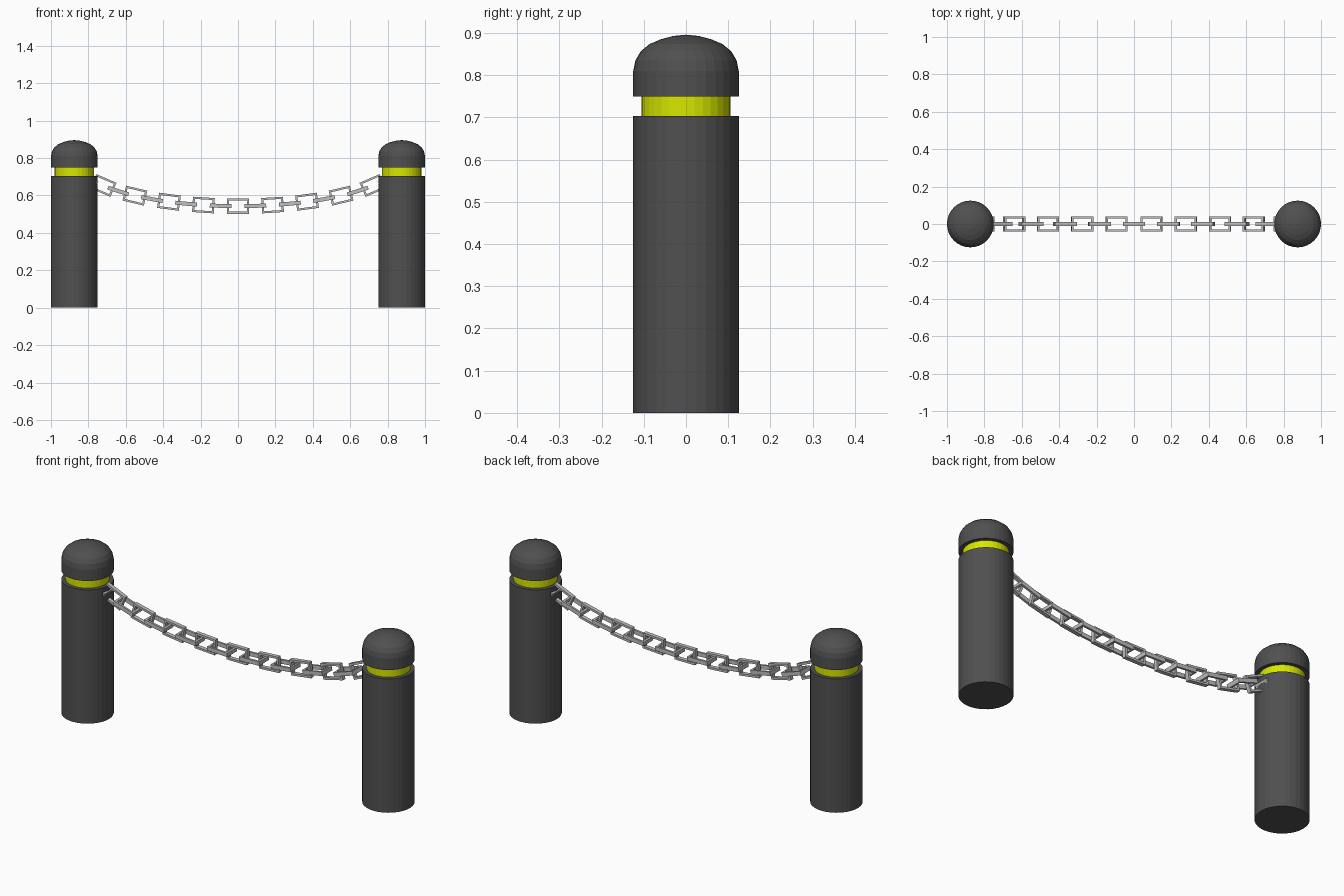
import bpy, bmesh, math
from mathutils import Matrix, Vector

if "Cube" in bpy.data.objects:
    bpy.data.objects.remove(bpy.data.objects["Cube"])


def material(name, rgb):
    m = bpy.data.materials.new(name)
    m.diffuse_color = (*rgb, 1)
    m.use_nodes = True
    m.node_tree.nodes["Principled BSDF"].inputs["Base Color"].default_value = m.diffuse_color
    return m


DARK = material("dark grey", (0.08, 0.08, 0.08))
YELLOW = material("yellow", (0.68, 0.8, 0.0))
STEEL = material("steel grey", (0.53, 0.53, 0.53))


def finish(name, bm, mat):
    bmesh.ops.recalc_face_normals(bm, faces=bm.faces)
    me = bpy.data.meshes.new(name)
    bm.to_mesh(me)
    bm.free()
    me.materials.append(mat)
    ob = bpy.data.objects.new(name, me)
    bpy.context.collection.objects.link(ob)
    return ob


def lathe(name, profile, x, mat, sides=32):
    """Spin a (radius, height) profile around the vertical axis at x."""
    bm = bmesh.new()
    vs = [bm.verts.new((r, 0, z)) for r, z in profile]
    es = [bm.edges.new(p) for p in zip(vs, vs[1:])]
    bmesh.ops.spin(bm, geom=vs + es, axis=(0, 0, 1), cent=(0, 0, 0),
                   angle=math.tau, steps=sides, use_duplicate=False)
    bmesh.ops.remove_doubles(bm, verts=bm.verts, dist=1e-5)
    bmesh.ops.translate(bm, verts=bm.verts, vec=(x, 0, 0))
    return finish(name, bm, mat)


# Posts with a recessed band and a domed cap
CAP = [(0, 0.75), (0.125, 0.75), (0.125, 0.81), (0.12, 0.835), (0.107, 0.857),
       (0.086, 0.874), (0.06, 0.885), (0.03, 0.893), (0, 0.896)]
for side, x in (("left", -0.875), ("right", 0.875)):
    lathe(side + "_post", [(0, 0), (0.125, 0), (0.125, 0.703), (0, 0.703)], x, DARK)
    lathe(side + "_band", [(0, 0.695), (0.105, 0.695), (0.105, 0.755), (0, 0.755)], x, YELLOW)
    lathe(side + "_cap", CAP, x, DARK)


# Hanging chain
def sag(x):
    return 0.543 + 0.17 * x**2 + 0.16 * x**6


def slope(x):
    return 0.34 * x + 0.96 * x**5


def point_along(s):
    """x position at arc length s from the middle."""
    x, n = 0.0, 100
    for _ in range(n):
        x += s / n / math.hypot(1, slope(x))
    return x


def add_link(bm, matrix, hx=0.053, hz=0.0355, thick=0.0055, wide=0.0105):
    """Rectangular link made of flat bar with mitred corners."""
    rings = []
    for cx, cz in ((1, 1), (-1, 1), (-1, -1), (1, -1)):
        rings.append([bm.verts.new(matrix @ Vector(
            (cx * (hx + o), w, cz * (hz + o))))
            for o, w in ((thick, wide), (-thick, wide), (-thick, -wide), (thick, -wide))])
    for k in range(4):
        a, b = rings[k], rings[(k + 1) % 4]
        for i in range(4):
            j = (i + 1) % 4
            bm.faces.new((a[i], a[j], b[j], b[i]))


bm = bmesh.new()
for i in range(-9, 10):
    reach = 0.0925 * i if abs(i) < 8 else math.copysign(0.0915 * abs(i), i)
    x = point_along(reach)
    m = Matrix.Translation((x, 0, sag(x))) @ Matrix.Rotation(-math.atan(slope(x)), 4, 'Y')
    if i % 2:  # every other link lies flat
        m = m @ Matrix.Rotation(math.pi / 2, 4, 'X')
    add_link(bm, m)
finish("chain", bm, STEEL)
